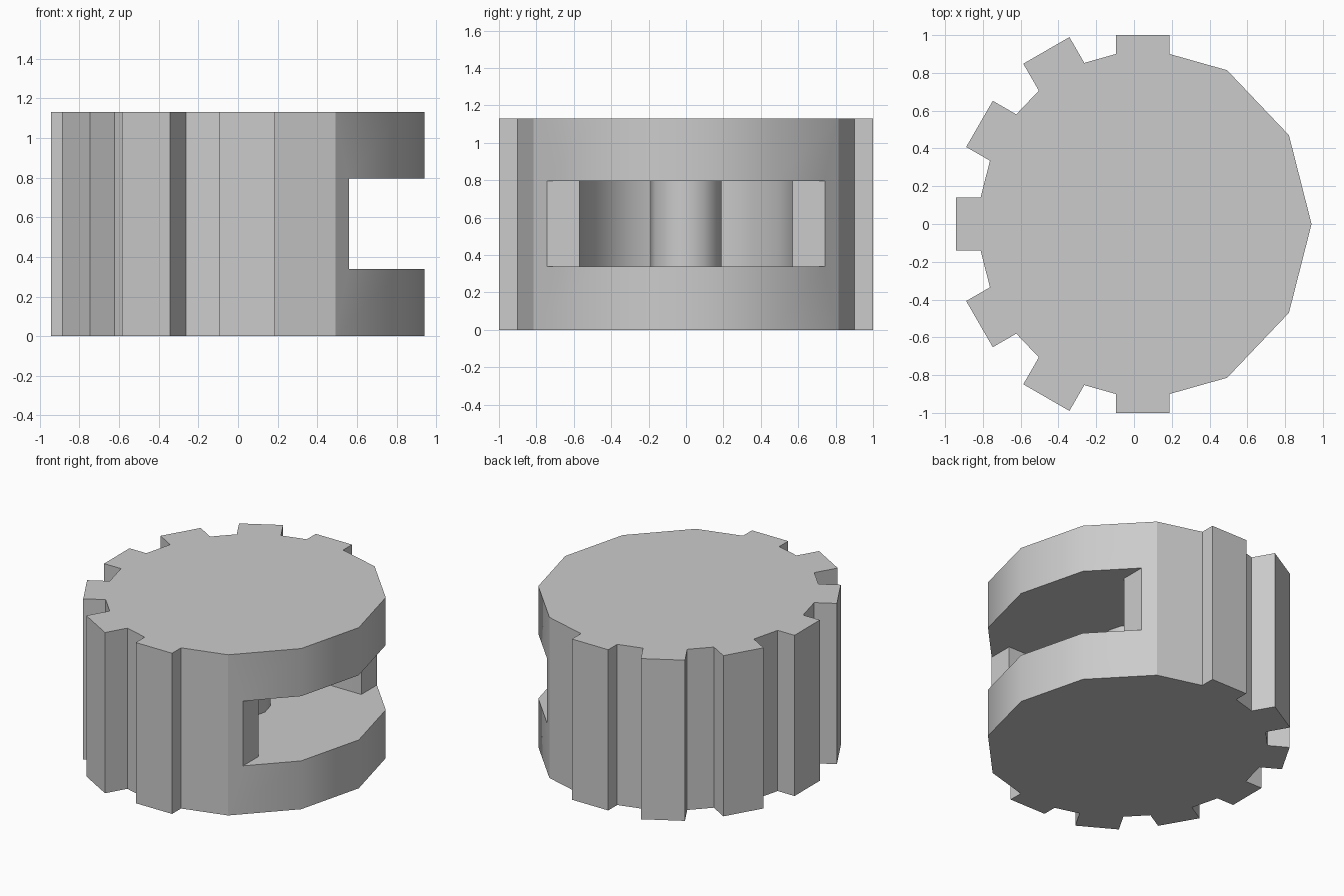
import bpy
import bmesh
from math import radians, sin, cos
from mathutils import Vector

if "Cube" in bpy.data.objects:
    bpy.data.objects.remove(bpy.data.objects["Cube"], do_unlink=True)

HEIGHT, SLOT_LOW, SLOT_HIGH = 1.13, 0.34, 0.795
SLOT_X, CAVITY_R, CAVITY_X = 0.56, 0.57, 0.02

grey = bpy.data.materials.new("plain grey")
grey.use_nodes = True
colour = (0.6, 0.6, 0.6, 1)
grey.diffuse_color = colour
grey.node_tree.nodes["Principled BSDF"].inputs["Base Color"].default_value = colour


def prism(name, outline, low, high, smooth_rule):
    """Extrude a flat outline; walls passing the rule are shaded smooth."""
    bm = bmesh.new()
    base = bm.faces.new([bm.verts.new((p[0], p[1], low)) for p in outline])
    top = bmesh.ops.extrude_face_region(bm, geom=[base])["geom"]
    for v in top:
        if isinstance(v, bmesh.types.BMVert):
            v.co.z = high
    bmesh.ops.recalc_face_normals(bm, faces=bm.faces)
    for f in bm.faces:
        f.smooth = abs(f.normal.z) < 0.5 and smooth_rule(f.calc_center_median())
    mesh = bpy.data.meshes.new(name)
    bm.to_mesh(mesh)
    bm.free()
    mesh.materials.append(grey)
    obj = bpy.data.objects.new(name, mesh)
    bpy.context.collection.objects.link(obj)
    return obj


def arc(cx, rx, ry, start, end, step=30):
    return [Vector((cx + rx * cos(radians(a)), ry * sin(radians(a))))
            for a in range(start, end + 1, step)]


# Gripped knob outline: twelve-sided drum with teeth on the left half
corners = arc(0.046, 0.894, 0.94, 0, 330)
tips = {90: (0.046, 1.0), 120: (-0.464, 0.919), 150: (-0.818, 0.53), 180: (-0.943, 0)}
tips.update({360 - a: (x, -y) for a, (x, y) in tips.items()})
half = 0.141
outline = []
for i, corner in enumerate(corners):
    angle = i * 30
    if angle not in tips:
        outline.append(corner)
        continue
    tip = Vector(tips[angle])
    tangent = Vector((-sin(radians(angle)), cos(radians(angle))))
    roots = []
    for side, neighbour in ((-half, corners[i - 1]), (half, corners[(i + 1) % 12])):
        edge = neighbour - corner
        s = (side - (corner - tip).dot(tangent)) / edge.dot(tangent)
        roots.append(corner + edge * s)
    outline += [roots[0], tip - tangent * half, tip + tangent * half, roots[1]]

body = prism("toothed_body", outline, 0, HEIGHT, lambda c: c.x > 0.5)

# Side slot opening into a round-backed cavity
slot = [(1.3, -1.2), (1.3, 1.2), (SLOT_X, 1.2), (SLOT_X, CAVITY_R)]
slot += arc(CAVITY_X, CAVITY_R, CAVITY_R, 90, 270)
slot += [(SLOT_X, -CAVITY_R), (SLOT_X, -1.2)]
cutter = prism("slot_cutter", slot, SLOT_LOW, SLOT_HIGH, lambda c: c.x < 0.5)
cutter.hide_render = True

cut = body.modifiers.new("slot", "BOOLEAN")
cut.operation = "DIFFERENCE"
cut.solver = "EXACT"
cut.object = cutter
bpy.context.view_layer.objects.active = body
bpy.ops.object.modifier_apply(modifier=cut.name)
bpy.data.objects.remove(cutter, do_unlink=True)

# Axle standing inside the cavity
prism("axle", arc(CAVITY_X, 0.19, 0.19, 0, 330), SLOT_LOW - 0.01, SLOT_HIGH + 0.01,
      lambda c: True)
